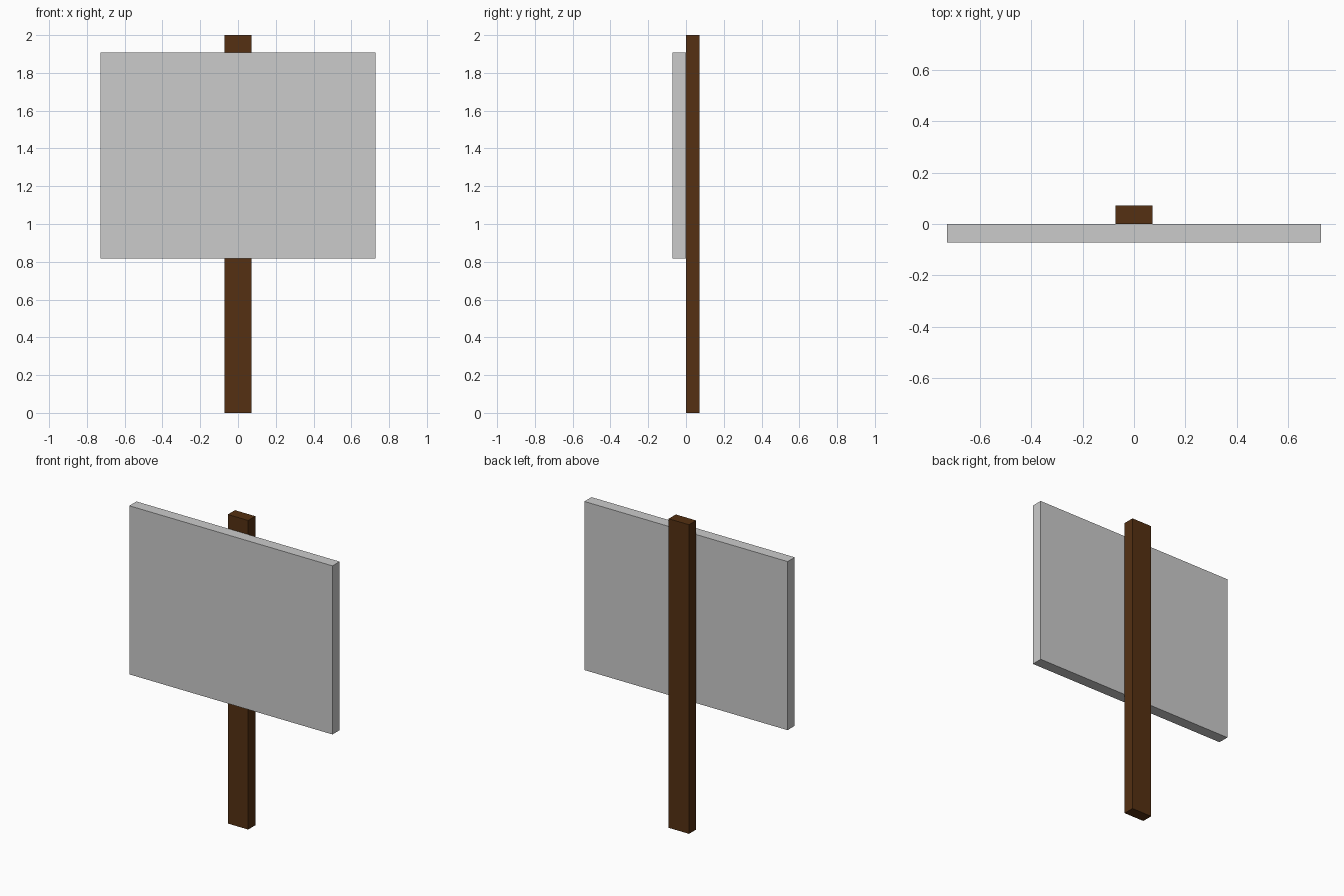
import bpy

if "Cube" in bpy.data.objects:
    bpy.data.objects.remove(bpy.data.objects["Cube"])

U = 1 / 11  # module the sign is proportioned on


def box(name, lo, hi, color=None):
    """Axis-aligned box between two corners."""
    centre = [(a + b) / 2 for a, b in zip(lo, hi)]
    bpy.ops.mesh.primitive_cube_add(size=1, location=centre)
    ob = bpy.context.object
    ob.name = name
    ob.scale = [b - a for a, b in zip(lo, hi)]
    bpy.ops.object.transform_apply(location=False, rotation=False, scale=True)
    if color:
        mat = bpy.data.materials.new(name + "_material")
        mat.diffuse_color = color
        mat.use_nodes = True
        mat.node_tree.nodes["Principled BSDF"].inputs["Base Color"].default_value = mat.diffuse_color
        ob.data.materials.append(mat)
    return ob


# Wooden post behind the board
box("post", (-0.8 * U, 0, 0), (0.8 * U, 0.8 * U, 22 * U), (0.09, 0.03, 0.006, 1))

# Flat sign board fixed to the front of the post
box("sign_board", (-8 * U, -0.8 * U, 9 * U), (8 * U, 0, 21 * U))
